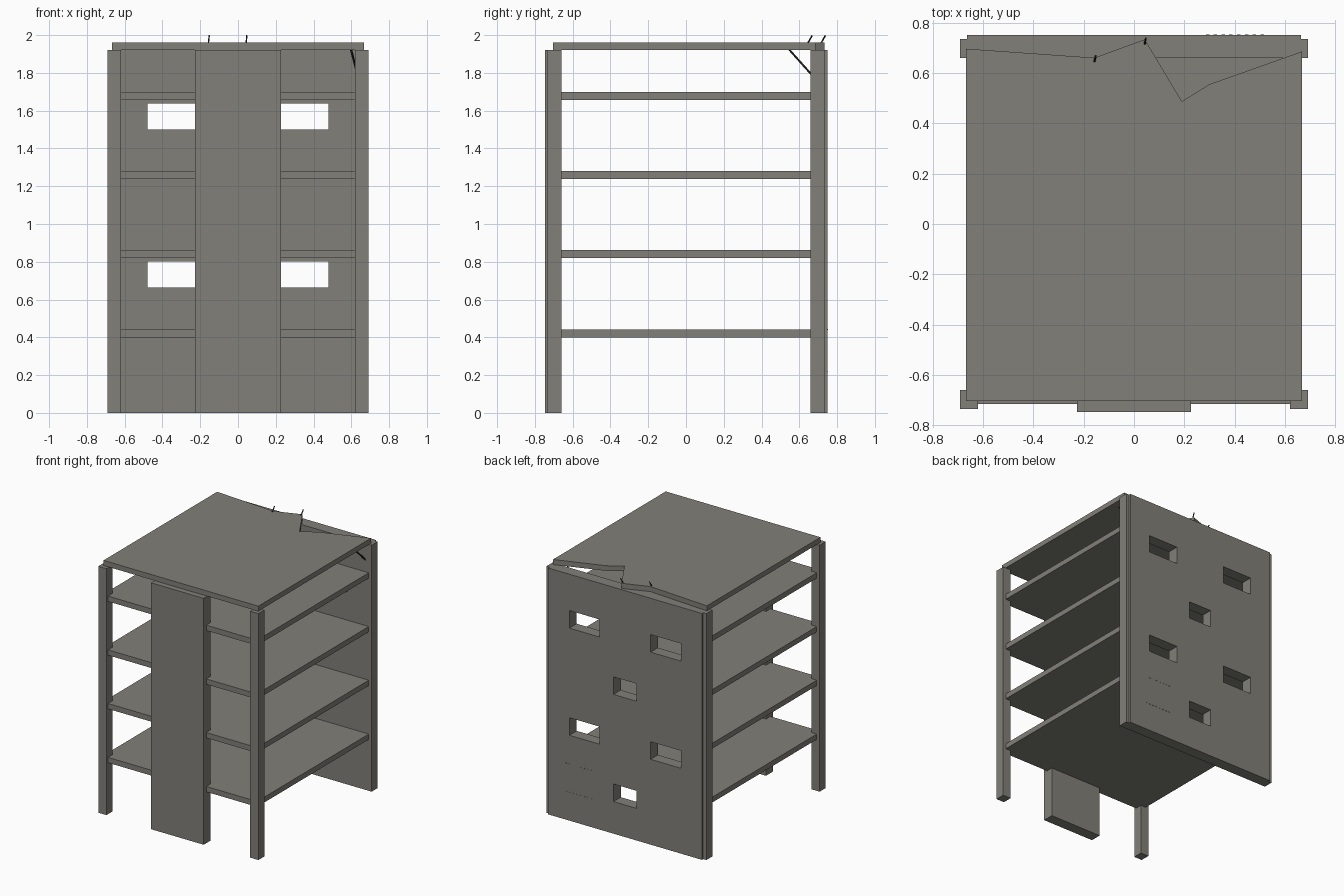
import bpy, bmesh
from mathutils import Vector

if "Cube" in bpy.data.objects:
    bpy.data.objects.remove(bpy.data.objects["Cube"])


def material(name, rgb):
    m = bpy.data.materials.new(name)
    m.diffuse_color = (*rgb, 1)
    m.use_nodes = True
    m.node_tree.nodes["Principled BSDF"].inputs["Base Color"].default_value = m.diffuse_color
    return m


CONCRETE = material("grey concrete", (0.22, 0.215, 0.19))
STEEL = material("dark steel", (0.03, 0.028, 0.025))


def finish(name, bm, mat):
    bmesh.ops.recalc_face_normals(bm, faces=bm.faces)
    me = bpy.data.meshes.new(name)
    bm.to_mesh(me)
    bm.free()
    me.materials.append(mat)
    ob = bpy.data.objects.new(name, me)
    bpy.context.collection.objects.link(ob)
    return ob


def add_box(bm, x, y, z):
    vs = bmesh.ops.create_cube(bm, size=1)["verts"]
    for v in vs:
        v.co = Vector([a + (b - a) * (c + 0.5) for (a, b), c in zip((x, y, z), v.co)])


def box(name, x, y, z, mat=CONCRETE):
    bm = bmesh.new()
    add_box(bm, x, y, z)
    return finish(name, bm, mat)


def rod(name, a, b, r):
    a, b = Vector(a), Vector(b)
    bm = bmesh.new()
    bmesh.ops.create_cone(bm, cap_ends=True, segments=6, radius1=r, radius2=r, depth=(b - a).length)
    q = Vector((0, 0, 1)).rotation_difference(b - a)
    for v in bm.verts:
        v.co = q @ v.co + (a + b) / 2
    return finish(name, bm, STEEL)


TOP = 1.92

# Corner columns
for side, sx in (("left", -1), ("right", 1)):
    xr = sorted((sx * 0.62, sx * 0.69))
    box("front_column_" + side, xr, (-0.735, -0.66), (0, TOP))
    box("back_column_" + side, xr, (0.66, 0.735), (0, TOP))

# Front wall panel
box("front_panel", (-0.227, 0.227), (-0.747, -0.66), (0, TOP))

# Floor slabs
for i, z in enumerate((0.40, 0.82, 1.238, 1.657)):
    box(f"floor_slab_{i + 1}", (-0.665, 0.665), (-0.715, 0.665), (z, z + 0.042))

# Back wall with window openings, laid out as a grid with the holes left out
wins = []
for z in (0.665, 1.5):
    wins += [(-0.48, -0.22, z, z + 0.137), (0.22, 0.48, z, z + 0.137)]
for z in (0.25, 1.085):
    wins.append((-0.1, 0.1, z, z + 0.137))
xs = sorted({-0.663, 0.663} | {w[i] for w in wins for i in (0, 1)})
zs = sorted({0, TOP} | {w[i] for w in wins for i in (2, 3)})
bm = bmesh.new()
for x0, x1 in zip(xs, xs[1:]):
    for z0, z1 in zip(zs, zs[1:]):
        cx, cz = (x0 + x1) / 2, (z0 + z1) / 2
        if not any(w[0] < cx < w[1] and w[2] < cz < w[3] for w in wins):
            bm.faces.new([bm.verts.new((x, 0.75, z)) for x, z in
                          ((x0, z0), (x1, z0), (x1, z1), (x0, z1))])
bmesh.ops.remove_doubles(bm, verts=bm.verts, dist=0.0005)
ext = bmesh.ops.extrude_face_region(bm, geom=bm.faces[:], use_keep_orig=True)["geom"]
for v in ext:
    if isinstance(v, bmesh.types.BMVert):
        v.co.y = 0.66
# Merge the coplanar grid cells into clean flat faces
bmesh.ops.recalc_face_normals(bm, faces=bm.faces)
bmesh.ops.dissolve_limit(bm, angle_limit=0.01, verts=bm.verts, edges=bm.edges)
finish("back_wall", bm, CONCRETE)

# Rows of tiny raised marks on the back wall
bm = bmesh.new()
for z in (0.22, 0.44):
    for i in range(8):
        x = 0.285 + i * 0.031
        add_box(bm, (x, x + 0.014), (0.749, 0.752), (z, z + 0.003))
finish("wall_marks", bm, CONCRETE)

# Roof slab with broken rear edge
outline = [(-0.667, -0.703), (0.667, -0.703), (0.667, 0.685), (0.30, 0.555),
           (0.19, 0.487), (0.043, 0.733), (-0.157, 0.66), (-0.667, 0.696)]
bm = bmesh.new()
f = bm.faces.new([bm.verts.new((x, y, TOP)) for x, y in outline])
ext = bmesh.ops.extrude_face_region(bm, geom=[f], use_keep_orig=True)["geom"]
for v in ext:
    if isinstance(v, bmesh.types.BMVert):
        v.co.z = TOP + 0.04
finish("roof_slab", bm, CONCRETE)

# Exposed reinforcing bars
rod("roof_bar_left", (-0.159, 0.635, 1.94), (-0.152, 0.668, 1.998), 0.004)
rod("roof_bar_right", (0.041, 0.705, 1.94), (0.047, 0.738, 1.998), 0.004)
rod("hanging_bar", (0.597, 0.542, 1.928), (0.635, 0.67, 1.785), 0.006)
